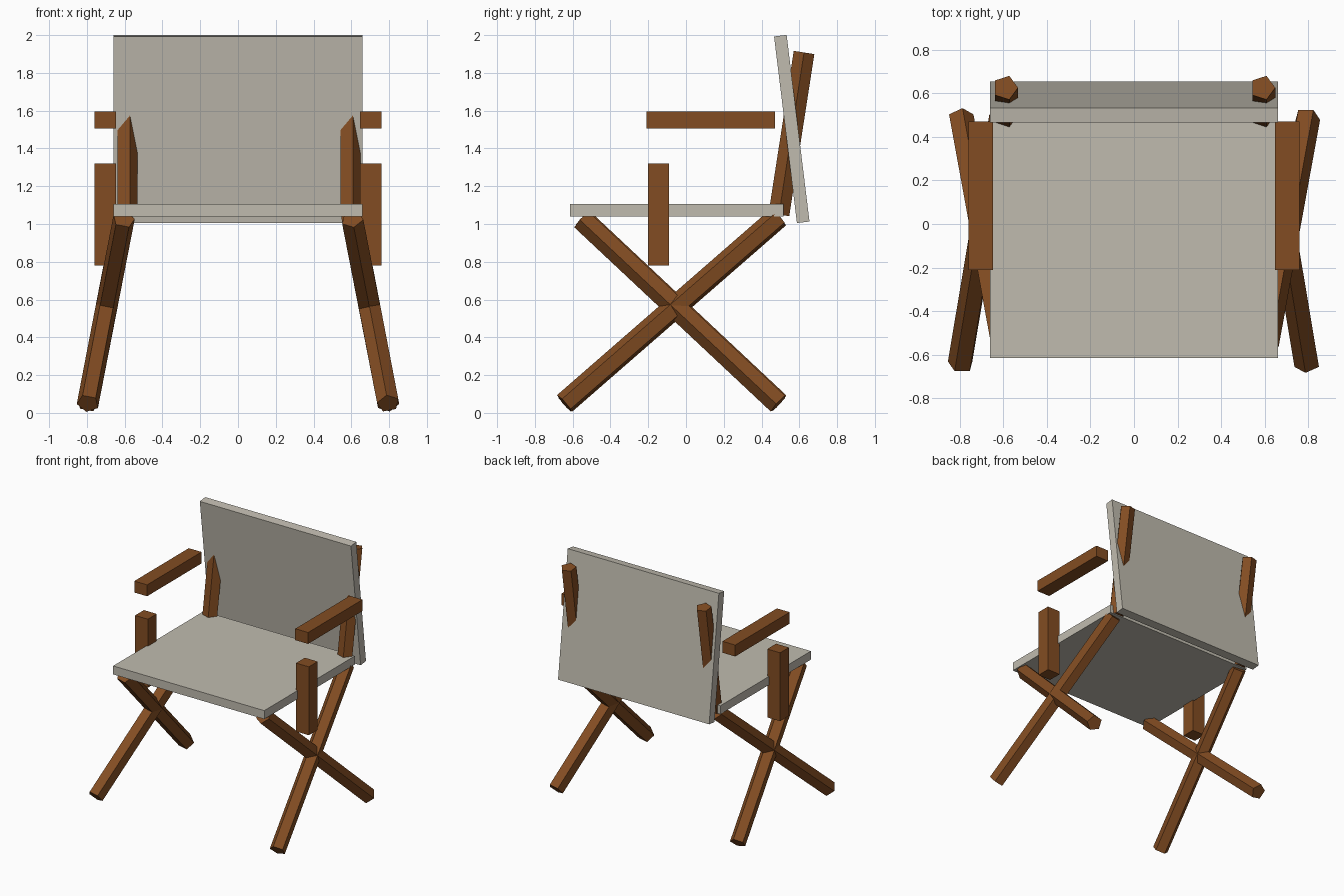
import bpy, bmesh, math
from mathutils import Vector, Matrix

if "Cube" in bpy.data.objects:
    bpy.data.objects.remove(bpy.data.objects["Cube"], do_unlink=True)


def material(name, rgb):
    mat = bpy.data.materials.new(name)
    mat.use_nodes = True
    mat.diffuse_color = (*rgb, 1)
    mat.node_tree.nodes["Principled BSDF"].inputs["Base Color"].default_value = (*rgb, 1)
    return mat


wood = material("brown wood", (0.225, 0.073, 0.016))
canvas = material("pale grey canvas", (0.53, 0.50, 0.43))


def add_object(name, bm, mat):
    bmesh.ops.recalc_face_normals(bm, faces=bm.faces)
    mesh = bpy.data.meshes.new(name)
    bm.to_mesh(mesh)
    bm.free()
    mesh.materials.append(mat)
    obj = bpy.data.objects.new(name, mesh)
    bpy.context.collection.objects.link(obj)
    return obj


def box(name, center, size, mat, tilt=0):
    bm = bmesh.new()
    bmesh.ops.create_cube(bm, size=1)
    bmesh.ops.scale(bm, vec=size, verts=bm.verts)
    obj = add_object(name, bm, mat)
    obj.location = center
    obj.rotation_euler.x = tilt
    return obj


def rod(name, bottom, top, radius, corner_angle):
    """Five-sided rod; corner_angle turns its section around the axis."""
    bottom, top = Vector(bottom), Vector(top)
    axis = (top - bottom).normalized()
    side = Vector((axis.z, 0, -axis.x)).normalized()
    depth = axis.cross(side)
    bm = bmesh.new()
    rings = []
    for end in (bottom, top):
        ring = []
        for i in range(5):
            a = corner_angle + i * math.tau / 5
            ring.append(bm.verts.new(end + radius * (math.cos(a) * side + math.sin(a) * depth)))
        rings.append(ring)
    low, high = rings
    bm.faces.new(low)
    bm.faces.new(high)
    for i in range(5):
        j = (i + 1) % 5
        bm.faces.new((low[i], low[j], high[j], high[i]))
    return add_object(name, bm, wood)


# Canvas seat and leaning backrest
box("seat", (0, -0.05, 1.073), (1.32, 1.13, 0.067), canvas)
box("backrest", (0, 0.56, 1.503), (1.32, 0.067, 0.995), canvas, tilt=0.122)

for label, s in (("left", 1), ("right", -1)):
    # Armrest and its upright support
    box(label + "_armrest", (s * 0.703, 0.13, 1.55), (0.112, 0.68, 0.09), wood)
    box(label + "_arm_support", (s * 0.703, -0.145, 1.05), (0.112, 0.11, 0.54), wood)
    # Crossed legs, splayed outwards
    turn = -s * math.pi / 2
    rod(label + "_leg_front_foot", (s * 0.795, -0.643, 0.05), (s * 0.605, 0.49, 1.037), 0.06, turn)
    rod(label + "_leg_back_foot", (s * 0.795, 0.49, 0.05), (s * 0.605, -0.55, 1.025), 0.06, turn)
    # Back post passing through the backrest
    rod(label + "_back_post", (s * 0.59, 0.492, 1.05), (s * 0.59, 0.625, 1.908), 0.058, 0)
